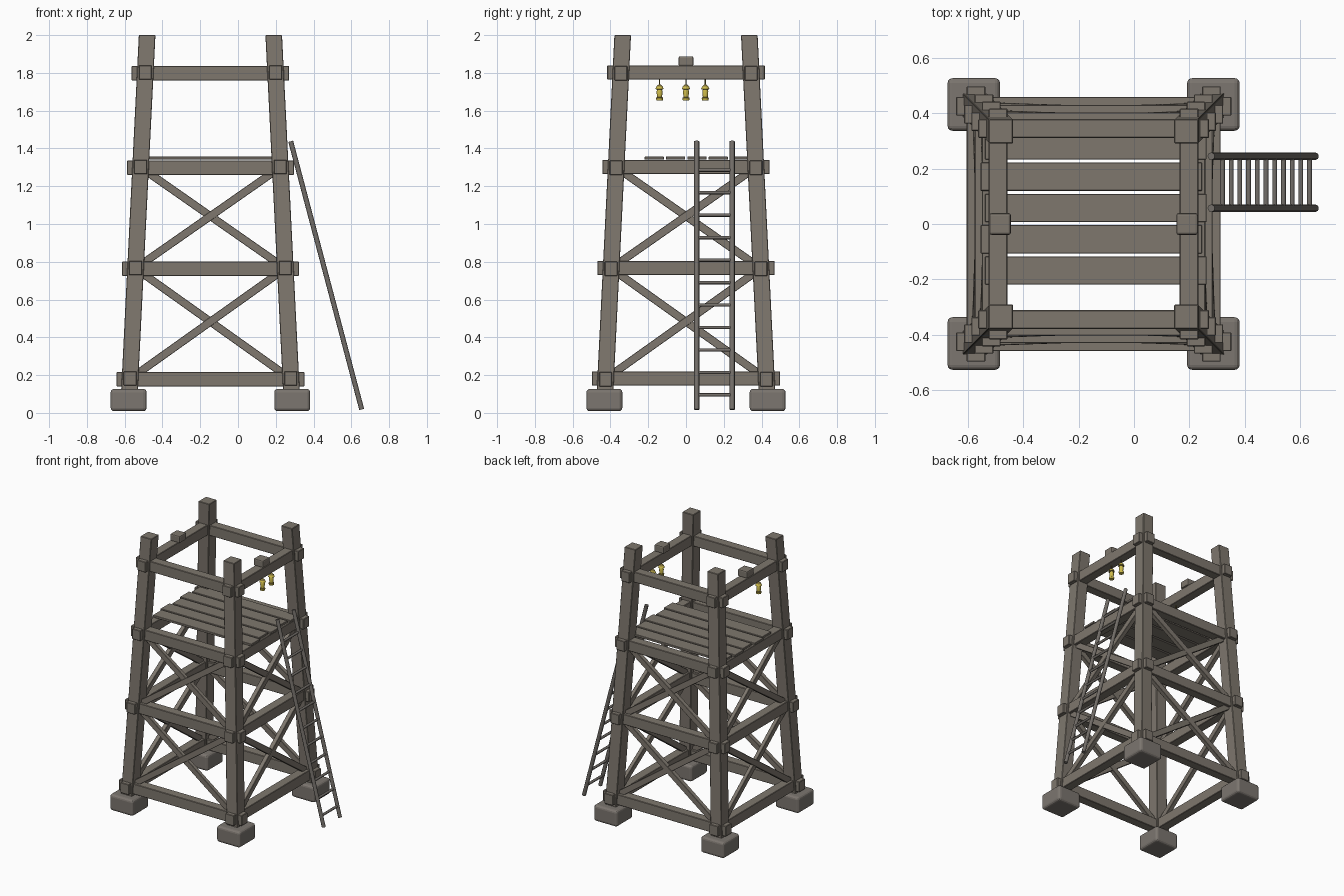
import bpy, bmesh, math
from mathutils import Vector, Matrix

cube = bpy.data.objects.get("Cube")
if cube:
    bpy.data.objects.remove(cube)

CX = -0.146                 # tower axis
LEVELS = (0.18, 0.765, 1.30, 1.80)


def material(name, rgb):
    m = bpy.data.materials.new(name)
    m.use_nodes = True
    m.diffuse_color = (*rgb, 1)
    m.node_tree.nodes["Principled BSDF"].inputs["Base Color"].default_value = (*rgb, 1)
    return m


WOOD = material("weathered wood", (0.21, 0.185, 0.155))
STONE = material("grey stone", (0.20, 0.18, 0.16))
POLE = material("ladder wood", (0.17, 0.155, 0.14))
GLOW = material("lantern yellow", (0.62, 0.50, 0.07))
BRASS = material("dark brass", (0.22, 0.17, 0.04))


def finish(name, bm, mats, bevel=0.0, segments=1, smooth=False):
    mesh = bpy.data.meshes.new(name)
    bm.to_mesh(mesh)
    bm.free()
    obj = bpy.data.objects.new(name, mesh)
    bpy.context.collection.objects.link(obj)
    for m in mats:
        mesh.materials.append(m)
    if bevel:
        mod = obj.modifiers.new("Bevel", "BEVEL")
        mod.width, mod.segments = bevel, segments
    if smooth:
        bpy.ops.object.select_all(action="DESELECT")
        obj.select_set(True)
        bpy.context.view_layer.objects.active = obj
        bpy.ops.object.shade_smooth_by_angle(angle=math.radians(40))
    return obj


def box(name, center, size, mat=WOOD, bevel=0.003, segments=1):
    bm = bmesh.new()
    bmesh.ops.create_cube(bm, size=1, matrix=Matrix.Translation(center) @ Matrix.Diagonal((*size, 1)))
    return finish(name, bm, [mat], bevel, segments)


def frame(a, b, side):
    """Matrix whose z runs from a to b and whose x leans towards side."""
    z = (b - a).normalized()
    y = z.cross(side).normalized()
    rot = Matrix((y.cross(z), y, z)).transposed().to_4x4()
    return Matrix.Translation((a + b) / 2) @ rot


def bar(name, a, b, side, thick, width, mat=WOOD):
    a, b = Vector(a), Vector(b)
    bm = bmesh.new()
    size = Matrix.Diagonal((thick, width, (b - a).length, 1))
    bmesh.ops.create_cube(bm, size=1, matrix=frame(a, b, Vector(side)) @ size)
    return finish(name, bm, [mat], 0.002)


def rod(name, a, b, radius, mat=POLE):
    a, b = Vector(a), Vector(b)
    bm = bmesh.new()
    bmesh.ops.create_cone(bm, cap_ends=True, segments=10, radius1=radius, radius2=radius,
                          depth=(b - a).length, matrix=frame(a, b, Vector((1, 0.1, 0))))
    return finish(name, bm, [mat], smooth=True)


def reach(z):
    """Distance of a post's centre line from the tower axis at height z."""
    return 0.428 - 0.0497 * (z - 0.13)


# Leaning corner posts on rounded footing stones
for sx, xname in ((-1, "right"), (1, "left")):
    for sy, yname in ((-1, "front"), (1, "back")):
        bm = bmesh.new()
        bmesh.ops.create_cube(bm, size=1)
        for v in bm.verts:
            z = 2.0 if v.co.z > 0 else 0.11
            v.co = (CX + sx * reach(z) + v.co.x * 0.088, sy * reach(z) + v.co.y * 0.088, z)
        finish(f"{yname}_{xname}_post", bm, [WOOD], 0.003)
        box(f"{yname}_{xname}_footing", (CX + sx * 0.433, sy * 0.432, 0.068),
            (0.19, 0.19, 0.118), STONE, 0.018, 3)

# Crossing beams with protruding ends at every level
for i, z in enumerate(LEVELS):
    r = reach(z)
    length = 2 * (r + 0.072)
    for s in (-1, 1):
        box(f"cross_beam_{i}", (CX, s * r, z - 0.002), (length, 0.068, 0.076))
        box(f"side_beam_{i}", (CX + s * r, 0, z + 0.002), (0.068, length, 0.076))

# Diagonal braces, an X in each of the two lower bays on all four sides
for z0, z1 in zip(LEVELS[:2], LEVELS[1:3]):
    r0, r1 = reach(z0), reach(z1)
    for s in (-1, 1):
        for d in (-1, 1):
            bar("cross_brace", (CX - d * r0, s * r0, z0), (CX + d * r1, s * r1, z1),
                (0, 1, 0), 0.03 + d * 0.002, 0.042)
            bar("side_brace", (CX + s * r0, -d * r0, z0), (CX + s * r1, d * r1, z1),
                (1, 0, 0), 0.03 + d * 0.002, 0.042)

# Deck planks, slightly uneven
for i in range(5):
    shift = 0.008 * (-1) ** i
    box("deck_plank", (CX + shift, -0.168 + i * 0.113, 1.349), (0.80, 0.102, 0.016), WOOD, 0.002)

# Blocks on the upper side beams
for s in (-1, 1):
    box("beam_block", (CX + s * 0.338, 0.0, 1.862), (0.078, 0.078, 0.052), WOOD, 0.008, 2)

# Ladder leaning on the left side
foot, head = Vector((0.655, 0, 0.018)), Vector((0.279, 0, 1.438))
for y in (0.057, 0.245):
    rod("ladder_rail", foot + Vector((0, y, 0)), head + Vector((0, y, 0)), 0.0135)
for i in range(11):
    p = foot.lerp(head, (0.095 + 0.119 * i - foot.z) / (head.z - foot.z))
    rod("ladder_rung", (p.x, 0.057, p.z), (p.x, 0.245, p.z), 0.009)

# Hanging lanterns: turned profile of radius and height, brass cap and base
PROFILE = ((0.0, 1.655), (0.017, 1.655), (0.019, 1.668), (0.013, 1.672), (0.016, 1.70),
           (0.013, 1.712), (0.022, 1.714), (0.017, 1.728), (0.006, 1.738), (0.0, 1.742))
for x, y in ((reach(1.8), 0.0), (reach(1.8), 0.102), (-reach(1.8), -0.14)):
    bm = bmesh.new()
    verts = [bm.verts.new((r, 0, z)) for r, z in PROFILE]
    edges = [bm.edges.new(pair) for pair in zip(verts, verts[1:])]
    bmesh.ops.spin(bm, geom=verts + edges, cent=(0, 0, 0), axis=(0, 0, 1),
                   angle=math.tau, steps=12)
    bmesh.ops.remove_doubles(bm, verts=bm.verts, dist=0.0001)
    bmesh.ops.recalc_face_normals(bm, faces=bm.faces)
    for f in bm.faces:
        h = f.calc_center_median().z
        f.material_index = 1 if 1.668 < h < 1.672 or 1.711 < h < 1.715 or h > 1.73 else 0
    bmesh.ops.translate(bm, verts=bm.verts, vec=(CX + x, y, 0))
    finish("lantern", bm, [GLOW, BRASS], smooth=True)
    rod("lantern_hook", (CX + x, y, 1.738), (CX + x, y, 1.77), 0.003, BRASS)
